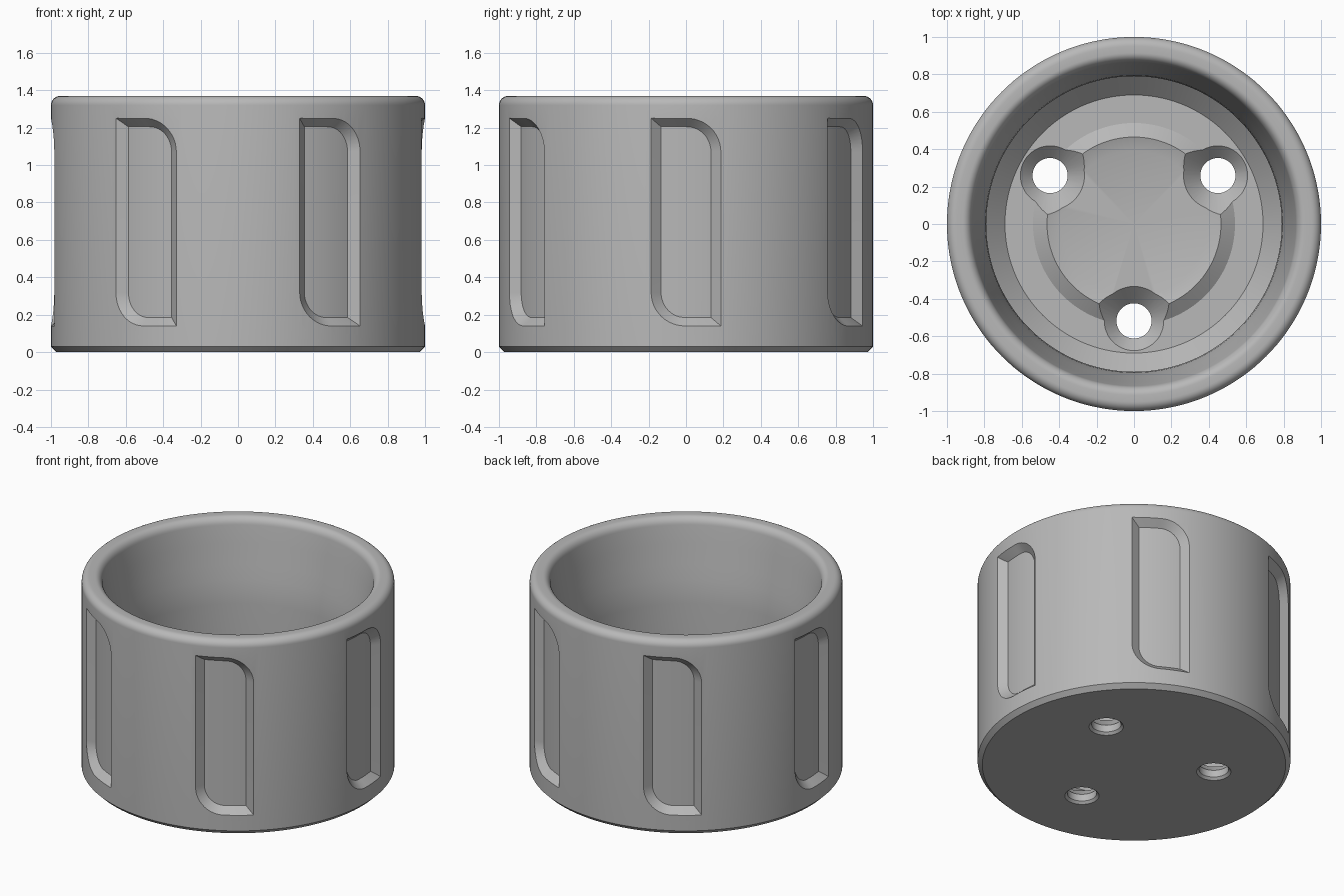
import bpy, bmesh
from math import sin, cos, pi, sqrt, radians
from mathutils import Matrix

cube = bpy.data.objects.get("Cube")
if cube:
    bpy.data.objects.remove(cube, do_unlink=True)

grey = bpy.data.materials.new("plain_grey")
grey.use_nodes = True
tone = (0.48, 0.48, 0.48, 1)
grey.diffuse_color = tone
grey.node_tree.nodes["Principled BSDF"].inputs["Base Color"].default_value = tone


def lathe(bm, profile, steps, offset=Matrix()):
    """Spin a closed (radius, height) profile; end points lie on the axis."""
    rings = []
    for r, z in profile:
        count = steps if r > 0 else 1
        rings.append([bm.verts.new(offset @ Matrix.Rotation(2 * pi * i / steps, 4, 'Z')
                                   @ Matrix.Translation((r, 0, z)).translation)
                      for i in range(count)])
    for a, b in zip(rings, rings[1:]):
        for i in range(steps):
            j = (i + 1) % steps
            quad = [a[i % len(a)], a[j % len(a)], b[j % len(b)], b[i % len(b)]]
            bm.faces.new(list(dict.fromkeys(quad)))


def arc(cx, cz, rx, rz, start, end, n):
    """Points on an elliptical arc, angles in degrees."""
    return [(cx + rx * cos(radians(start + (end - start) * i / n)),
             cz + rz * sin(radians(start + (end - start) * i / n))) for i in range(n + 1)]


def pocket(bm, angle):
    """Wrapped recess with two rounded corners and sloping sides."""
    steps, low, high = 24, 0.14, 1.25
    layers = []
    for radius, inset in ((0.95, 0.045), (1.03, -0.027)):
        half, corner = 0.186 - inset, 0.18 - inset

        def top(x):
            d = max(0, x - half + corner)
            return high - inset - corner + sqrt(max(0, corner ** 2 - d ** 2))

        chains = [[], []]
        for i in range(steps + 1):
            x = half * sin(pi * (i / steps - 0.5))
            a = angle + x
            for chain, z in zip(chains, (low + high - top(-x), top(x))):
                chain.append(bm.verts.new((radius * cos(a), radius * sin(a), z)))
        layers.append(chains)
        for i in range(steps):
            bm.faces.new((chains[0][i], chains[0][i + 1], chains[1][i + 1], chains[1][i]))
    loops = [c[0] + c[1][::-1] for c in layers]
    n = len(loops[0])
    for i in range(n):
        j = (i + 1) % n
        bm.faces.new((loops[0][i], loops[0][j], loops[1][j], loops[1][i]))


def finish(bm, name):
    bmesh.ops.recalc_face_normals(bm, faces=bm.faces)
    mesh = bpy.data.meshes.new(name)
    bm.to_mesh(mesh)
    bm.free()
    mesh.materials.append(grey)
    obj = bpy.data.objects.new(name, mesh)
    bpy.context.collection.objects.link(obj)
    return obj


# Cup body: chamfered foot, rounded rim, flared mouth and ridged floor
profile = [(0, 0), (0.97, 0), (1, 0.03)]
profile += arc(0.95, 1.32, 0.05, 0.05, 0, 90, 8)
profile += arc(0.915, 1.31, 0.05, 0.06, 90, 170, 8)
profile += [(0.846, 1.2), (0.822, 1.06), (0.805, 0.96), (0.795, 0.88), (0.79, 0.8)]
profile += [(0.79, 0.23), (0.69, 0.13), (0.54, 0.13), (0.465, 0.18), (0.39, 0.155), (0, 0.155)]
bm = bmesh.new()
lathe(bm, profile, 144)
cup = finish(bm, "cup_body")

# Cutter: six side pockets and three countersunk screw holes
bm = bmesh.new()
for k in range(6):
    pocket(bm, k * pi / 3)
hole = [(0, -0.02), (0.13, -0.02), (0.094, 0.016), (0.094, 0.065), (0.249, 0.22), (0, 0.22)]
for k in range(3):
    place = Matrix.Rotation(-pi / 2 + k * 2 * pi / 3, 4, 'Z') @ Matrix.Translation((0.518, 0, 0))
    lathe(bm, hole, 48, place)
cutter = finish(bm, "recess_cutter")
cutter.hide_render = True

# Carve the recesses, then drop the cutter
cut = cup.modifiers.new("recesses", 'BOOLEAN')
cut.operation, cut.solver, cut.object = 'DIFFERENCE', 'EXACT', cutter
bpy.context.view_layer.update()
carved = bpy.data.meshes.new_from_object(cup.evaluated_get(bpy.context.evaluated_depsgraph_get()))
cup.modifiers.clear()
cup.data = carved
bpy.data.objects.remove(cutter, do_unlink=True)

# Smooth shading with crisp edges
for o in bpy.context.selected_objects:
    o.select_set(False)
cup.select_set(True)
bpy.context.view_layer.objects.active = cup
bpy.ops.object.shade_smooth_by_angle(angle=radians(28))
